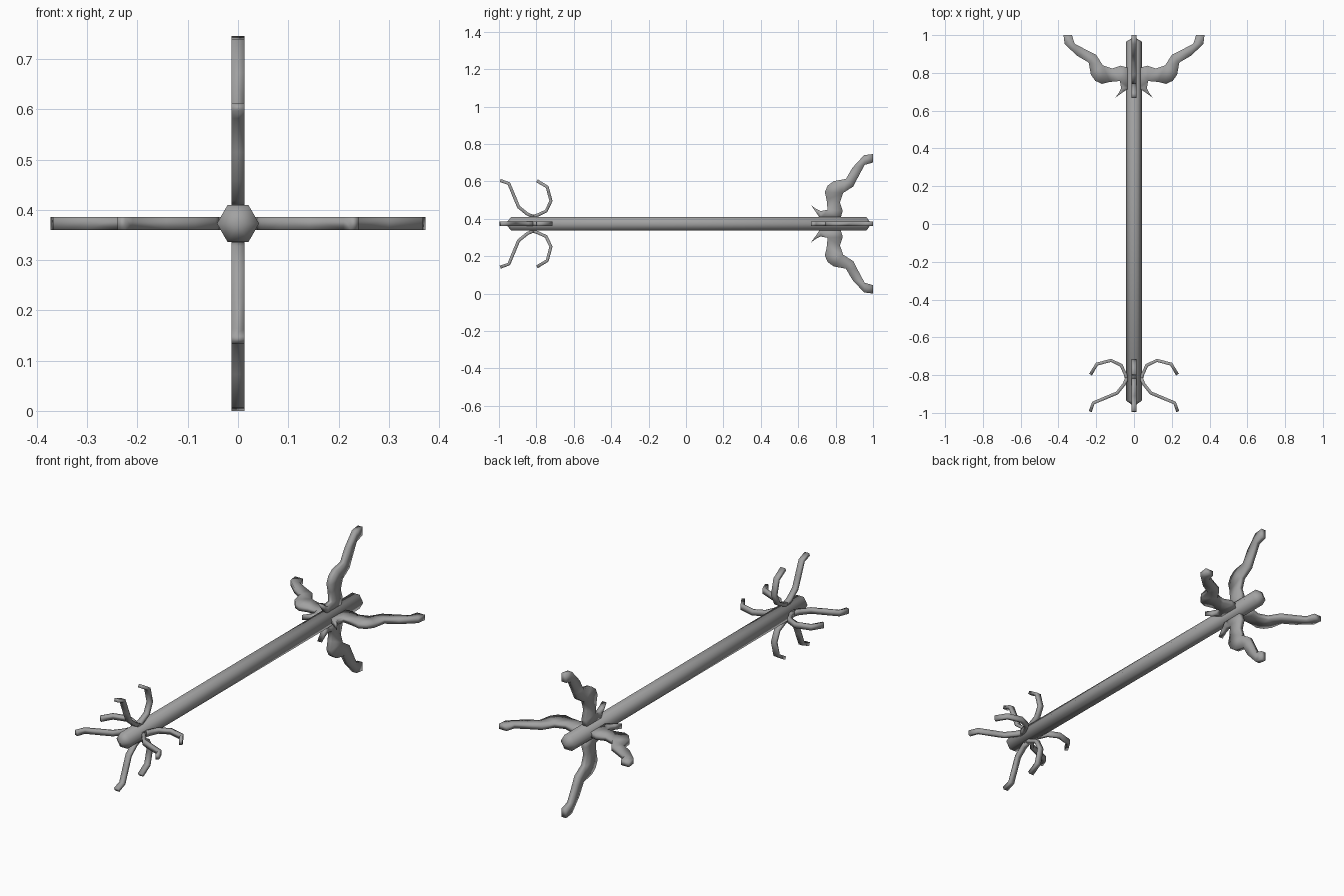
import bpy, bmesh, math
from mathutils import Vector

if "Cube" in bpy.data.objects:
    bpy.data.objects.remove(bpy.data.objects["Cube"])

CZ = 0.373        # height of the shaft axis
THICK = 0.026     # plate thickness of blades and claws

# dark steel shared by every part
steel = bpy.data.materials.new("dark_steel")
steel.diffuse_color = (0.36, 0.36, 0.36, 1)
steel.use_nodes = True
steel.node_tree.nodes["Principled BSDF"].inputs["Base Color"].default_value = steel.diffuse_color


def finish(bm, name, turn=0.0):
    bmesh.ops.recalc_face_normals(bm, faces=bm.faces[:])
    me = bpy.data.meshes.new(name)
    bm.to_mesh(me)
    bm.free()
    me.polygons.foreach_set("use_smooth", [True] * len(me.polygons))
    me.materials.append(steel)
    ob = bpy.data.objects.new(name, me)
    bpy.context.collection.objects.link(ob)
    ob.location.z = CZ
    ob.rotation_euler.y = turn
    return ob


def plate(outline, name, turn):
    """Extrude an (radius, y) outline to a plate lying across the shaft axis."""
    bm = bmesh.new()
    lo = [bm.verts.new((r, y, -THICK / 2)) for r, y in outline]
    hi = [bm.verts.new((r, y, THICK / 2)) for r, y in outline]
    caps = [bm.faces.new(lo), bm.faces.new(hi)]
    n = len(outline)
    for i in range(n):
        j = (i + 1) % n
        bm.faces.new((lo[i], lo[j], hi[j], hi[i]))
    bm.normal_update()
    bmesh.ops.triangulate(bm, faces=caps)
    return finish(bm, name, turn)


def ribbon(path, width):
    """Offset a path to both sides to get a thin closed outline."""
    pts = [Vector(p) for p in path]
    left, right = [], []
    for i, p in enumerate(pts):
        d = (pts[min(i + 1, len(pts) - 1)] - pts[max(i - 1, 0)]).normalized()
        side = Vector((-d.y, d.x)) * width / 2
        left.append(tuple(p + side))
        right.append(tuple(p - side))
    return left + right[::-1]


# six-sided shaft with pointed ends
bm = bmesh.new()
rings = []
for y in (-0.935, 0.965):
    rings.append([bm.verts.new((0.042 * math.cos(k * math.pi / 3), y,
                                0.042 * math.sin(k * math.pi / 3))) for k in range(6)])
tips = [bm.verts.new((0, -0.965, 0)), bm.verts.new((0, 0.99, 0))]
for k in range(6):
    j = (k + 1) % 6
    bm.faces.new((rings[0][k], rings[0][j], rings[1][j], rings[1][k]))
    for ring, tip in zip(rings, tips):
        bm.faces.new((ring[k], ring[j], tip))
finish(bm, "shaft")

# curved head blade with a small barb at its root
blade = [(0.025, 0.72), (0.055, 0.70), (0.10, 0.668), (0.080, 0.695), (0.068, 0.72),
         (0.075, 0.757), (0.127, 0.752), (0.17, 0.742), (0.205, 0.758), (0.228, 0.79),
         (0.24, 0.855), (0.30, 0.89), (0.367, 0.952), (0.373, 1.0), (0.328, 1.0),
         (0.315, 0.955), (0.24, 0.915), (0.20, 0.895), (0.165, 0.84), (0.115, 0.823),
         (0.07, 0.838), (0.025, 0.825)]

# two thin claws at the tail, meeting on the shaft
rear_claw = [(0.232, -0.993), (0.215, -0.947), (0.145, -0.918), (0.09, -0.895),
             (0.052, -0.848), (0.038, -0.815)]
front_claw = [(0.23, -0.797), (0.197, -0.742), (0.122, -0.722), (0.068, -0.748),
              (0.046, -0.795), (0.035, -0.835)]

for i in range(4):
    turn = i * math.pi / 2
    plate(blade, f"blade_{i + 1}", turn)
    plate(ribbon(rear_claw, 0.017), f"rear_claw_{i + 1}", turn)
    plate(ribbon(front_claw, 0.017), f"front_claw_{i + 1}", turn)
